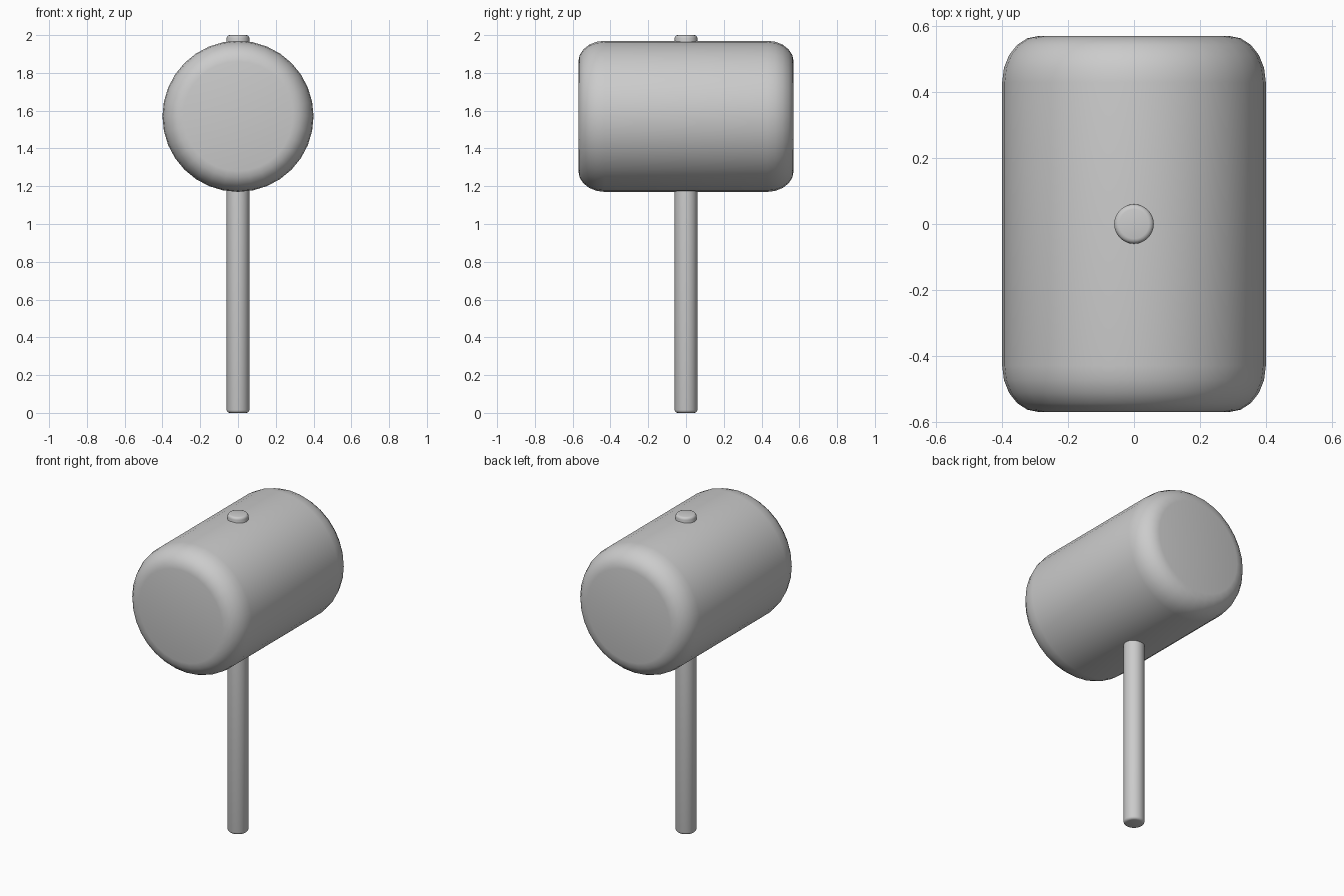
import bpy, bmesh, math
from mathutils import Matrix

if "Cube" in bpy.data.objects:
    bpy.data.objects.remove(bpy.data.objects["Cube"])


def rounded_cylinder(name, radius, length, inset, drop, sides, steps, matrix):
    """Closed cylinder along local z, both rims rounded by a quarter ellipse."""
    half = length / 2
    rim = []
    for i in range(steps + 1):
        a = math.pi / 2 * i / steps
        rim.append((radius - inset + inset * math.sin(a),
                    half - drop + drop * math.cos(a)))
    profile = rim + [(r, -z) for r, z in reversed(rim)]

    bm = bmesh.new()
    rings = []
    for r, z in profile:
        rings.append([bm.verts.new((r * math.cos(2 * math.pi * k / sides),
                                    r * math.sin(2 * math.pi * k / sides), z))
                      for k in range(sides)])
    for top, low in zip(rings, rings[1:]):
        for k in range(sides):
            n = (k + 1) % sides
            bm.faces.new((top[k], low[k], low[n], top[n]))
    bm.faces.new(rings[0])
    bm.faces.new(rings[-1][::-1])
    bm.transform(matrix)
    bmesh.ops.recalc_face_normals(bm, faces=bm.faces)

    mesh = bpy.data.meshes.new(name)
    bm.to_mesh(mesh)
    bm.free()
    obj = bpy.data.objects.new(name, mesh)
    bpy.context.collection.objects.link(obj)
    bpy.ops.object.select_all(action='DESELECT')
    obj.select_set(True)
    bpy.context.view_layer.objects.active = obj
    bpy.ops.object.shade_smooth_by_angle(angle=math.radians(40))
    return obj


# Mallet head, lying along y
rounded_cylinder("mallet_head", 0.4, 1.14, 0.11, 0.14, 32, 5,
                 Matrix.Translation((0, 0, 1.57)) @ Matrix.Rotation(math.pi / 2, 4, 'X'))

# Handle, running through the head and poking out on top
rounded_cylinder("handle", 0.06, 2.0, 0.015, 0.015, 32, 3,
                 Matrix.Translation((0, 0, 1)))
